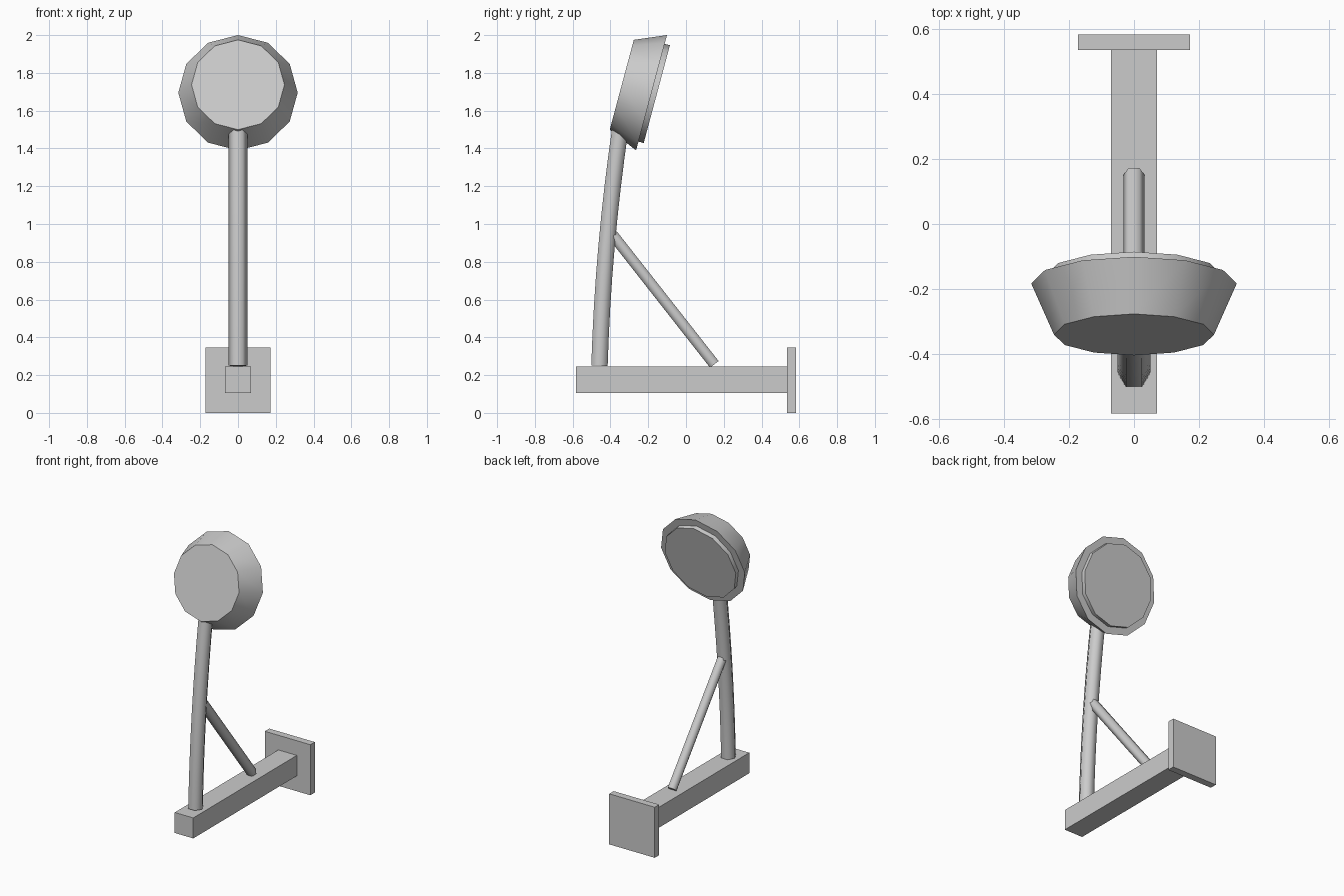
import bpy, bmesh, math
from mathutils import Vector

cube = bpy.data.objects.get("Cube")
if cube:
    bpy.data.objects.remove(cube)

# Single grey paint
grey = bpy.data.materials.new("grey_metal")
grey.use_nodes = True
colour = (0.6, 0.6, 0.6, 1)
grey.diffuse_color = colour
grey.node_tree.nodes["Principled BSDF"].inputs["Base Color"].default_value = colour


def finish(name, bm):
    bmesh.ops.recalc_face_normals(bm, faces=bm.faces)
    mesh = bpy.data.meshes.new(name)
    bm.to_mesh(mesh)
    bm.free()
    mesh.materials.append(grey)
    obj = bpy.data.objects.new(name, mesh)
    bpy.context.collection.objects.link(obj)
    return obj


def box(name, low, high):
    bm = bmesh.new()
    bmesh.ops.create_cube(bm, size=1)
    for v in bm.verts:
        v.co = [(a + b) / 2 + c * (b - a) for a, b, c in zip(low, high, v.co)]
    return finish(name, bm)


def loft(name, path, radii, sides):
    """Capped tube through (y, z) points on the centre plane."""
    bm = bmesh.new()
    points = [Vector((0, y, z)) for y, z in path]
    rings = []
    for i, (p, r) in enumerate(zip(points, radii)):
        tangent = points[min(i + 1, len(points) - 1)] - points[max(i - 1, 0)]
        across = Vector((1, 0, 0))
        up = tangent.normalized().cross(across)
        angles = [math.tau * k / sides for k in range(sides)]
        rings.append([bm.verts.new(p + r * (across * math.cos(a) + up * math.sin(a)))
                      for a in angles])
    for a, b in zip(rings, rings[1:]):
        for k in range(sides):
            n = (k + 1) % sides
            bm.faces.new((a[k], a[n], b[n], b[k]))
    bm.faces.new(rings[0])
    bm.faces.new(rings[-1])
    obj = finish(name, bm)
    bpy.ops.object.select_all(action='DESELECT')
    obj.select_set(True)
    bpy.context.view_layer.objects.active = obj
    bpy.ops.object.shade_smooth_by_angle(angle=math.radians(62))
    return obj


# Mounting plate and horizontal beam
box("wall_plate", (-0.172, 0.535, 0), (0.172, 0.583, 0.345))
box("beam", (-0.07, -0.583, 0.105), (0.07, 0.535, 0.245))

# Gently curved hexagonal post
steps = [1.26 * i / 8 for i in range(9)]
loft("post", [(-0.458 + 0.03 * s + 0.046 * s * s, 0.25 + s) for s in steps],
     [0.05] * len(steps), 6)

# Diagonal brace
loft("brace", [(0.15, 0.257), (-0.39, 0.945)], [0.033, 0.033], 6)

# Tilted lamp head and its lens, along one axis
tilt = math.radians(15)


def along(d):
    return (-0.1825 + d * math.cos(tilt), 1.695 - d * math.sin(tilt))


loft("lamp_housing", [along(-0.163), along(0)], [0.246, 0.316], 12)
loft("lamp_lens", [along(-0.005), along(0.029)], [0.268, 0.268], 12)
